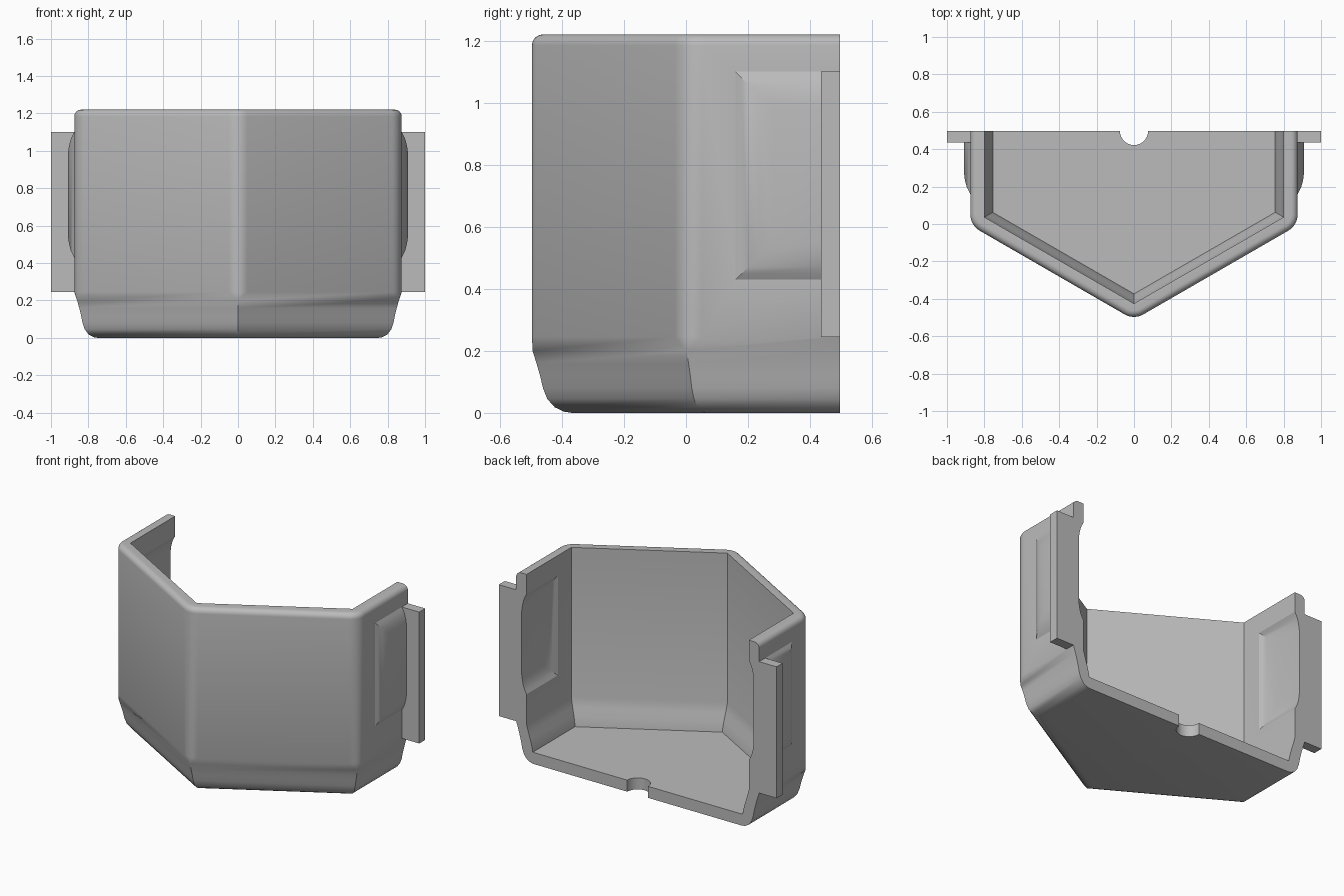
import bpy, bmesh, math
from mathutils import Vector

cube = bpy.data.objects.get("Cube")
if cube:
    bpy.data.objects.remove(cube, do_unlink=True)

grey = bpy.data.materials.new("plain grey")
grey.use_nodes = True
COLOR = (0.5, 0.5, 0.5, 1)
grey.diffuse_color = COLOR
grey.node_tree.nodes["Principled BSDF"].inputs["Base Color"].default_value = COLOR

HALF, BACK, TIP = 0.875, 0.497, -0.512
SLOPE = math.tan(math.radians(30))
WALL, ROUND, TOP = 0.075, 0.1, 1.22


def fillet(before, corner, after, radius, steps=8):
    """Points of an arc that rounds a plan corner turning by 60 degrees."""
    a, b = (before - corner).normalized(), (after - corner).normalized()
    centre = corner + (a + b).normalized() * radius / math.cos(math.radians(30))
    start = corner + a * radius * SLOPE - centre
    turn = math.radians(60) / steps
    return [centre + Vector((start.x * math.cos(turn * i) - start.y * math.sin(turn * i),
                             start.x * math.sin(turn * i) + start.y * math.cos(turn * i)))
            for i in range(steps + 1)]


def plan(inset, radius, z, back):
    """Five-sided plan outline moved inward by inset, with rounded corners."""
    x = HALF - inset
    tip = TIP + inset / math.cos(math.radians(30))
    side = tip + x * SLOPE
    p = [Vector(c) for c in ((-x, back), (-x, side), (0, tip), (x, side), (x, back))]
    pts = [p[0]]
    for i in (1, 2, 3):
        pts += fillet(p[i - 1], p[i], p[i + 1], radius)
    return [(v.x, v.y, z) for v in pts + [p[4]]]


def loft(name, rings):
    """Closed solid through rings that have equal point counts."""
    bm = bmesh.new()
    loops = [[bm.verts.new(c) for c in ring] for ring in rings]
    n = len(loops[0])
    for low, high in zip(loops, loops[1:]):
        for i in range(n):
            j = (i + 1) % n
            bm.faces.new((low[i], low[j], high[j], high[i]))
    bm.faces.new(loops[0][::-1])
    bm.faces.new(loops[-1])
    bmesh.ops.remove_doubles(bm, verts=bm.verts, dist=0.0001)
    bmesh.ops.recalc_face_normals(bm, faces=bm.faces)
    mesh = bpy.data.meshes.new(name)
    bm.to_mesh(mesh)
    bm.free()
    mesh.materials.append(grey)
    obj = bpy.data.objects.new(name, mesh)
    bpy.context.collection.objects.link(obj)
    return obj


def box(name, x0, x1, y0, y1, z0, z1):
    return loft(name, [[(x0, y0, z), (x1, y0, z), (x1, y1, z), (x0, y1, z)] for z in (z0, z1)])


def pad(name, side, profile, y0, y1, z0, z1):
    """Raised panel growing sideways; profile holds (x, inset) pairs."""
    return loft(name, [[(side * x, y0 + d, z0 + d), (side * x, y1, z0 + d),
                        (side * x, y1, z1 - d), (side * x, y0 + d, z1 - d)]
                       for x, d in profile])


def combine(target, tool, operation):
    mod = target.modifiers.new(operation.lower(), "BOOLEAN")
    mod.operation, mod.object, mod.solver = operation, tool, "EXACT"
    bpy.context.view_layer.update()
    graph = bpy.context.evaluated_depsgraph_get()
    mesh = bpy.data.meshes.new_from_object(target.evaluated_get(graph))
    target.modifiers.clear()
    target.data = mesh
    bpy.data.objects.remove(tool, do_unlink=True)


# Outer body: curved foot, straight walls, rounded rim
foot = [(0, .125), (.004, .103), (.018, .077), (.045, .056), (.08, .044),
        (.12, .036), (.16, .026), (.2, .015)]
rings = [plan(d, 0, z, BACK) for z, d in foot]
rings.append(plan(0, ROUND, 0.245, BACK))
RIM = 0.035
for i in range(7):
    a = math.radians(15 * i)
    d = RIM * (1 - math.cos(a))
    rings.append(plan(d, ROUND - d, TOP - RIM + RIM * math.sin(a), BACK))
shell = loft("open_bin_shell", rings)

# Outer side panels
BULGE = [(.875, 0), (.885, .018), (.895, .04), (.904, .075), (.91, .12)]
for side in (1, -1):
    combine(shell, pad("panel", side, [(.84, 0)] + BULGE, .16, BACK, .43, 1.1), "UNION")

# Hollow interior
hollow = [(.075, .12), (.1, .116), (.14, .106), (.19, .09), (.245, WALL), (1.4, WALL)]
combine(shell, loft("hollow", [plan(d, 0, z, 0.7) for z, d in hollow]), "DIFFERENCE")

# Pockets behind the side panels
for side in (1, -1):
    pocket = [(.7, 0)] + [(x - WALL, d) for x, d in BULGE]
    combine(shell, pad("pocket", side, pocket, .175, 0.7, .44, 1.09), "DIFFERENCE")

# Mounting flanges at the back edges
for side in (1, -1):
    xs = sorted((side * 0.86, side * 1.0))
    combine(shell, box("flange", *xs, 0.435, BACK, 0.245, 1.1), "UNION")

# Half-round notch in the floor
circle = [(0.075 * math.cos(math.tau * i / 32), BACK + 0.075 * math.sin(math.tau * i / 32))
          for i in range(32)]
combine(shell, loft("notch", [[(x, y, z) for x, y in circle] for z in (-.1, .2)]), "DIFFERENCE")

# Smooth curves, crisp edges
bpy.ops.object.select_all(action="DESELECT")
shell.select_set(True)
bpy.context.view_layer.objects.active = shell
bpy.ops.object.shade_smooth_by_angle(angle=math.radians(28))
